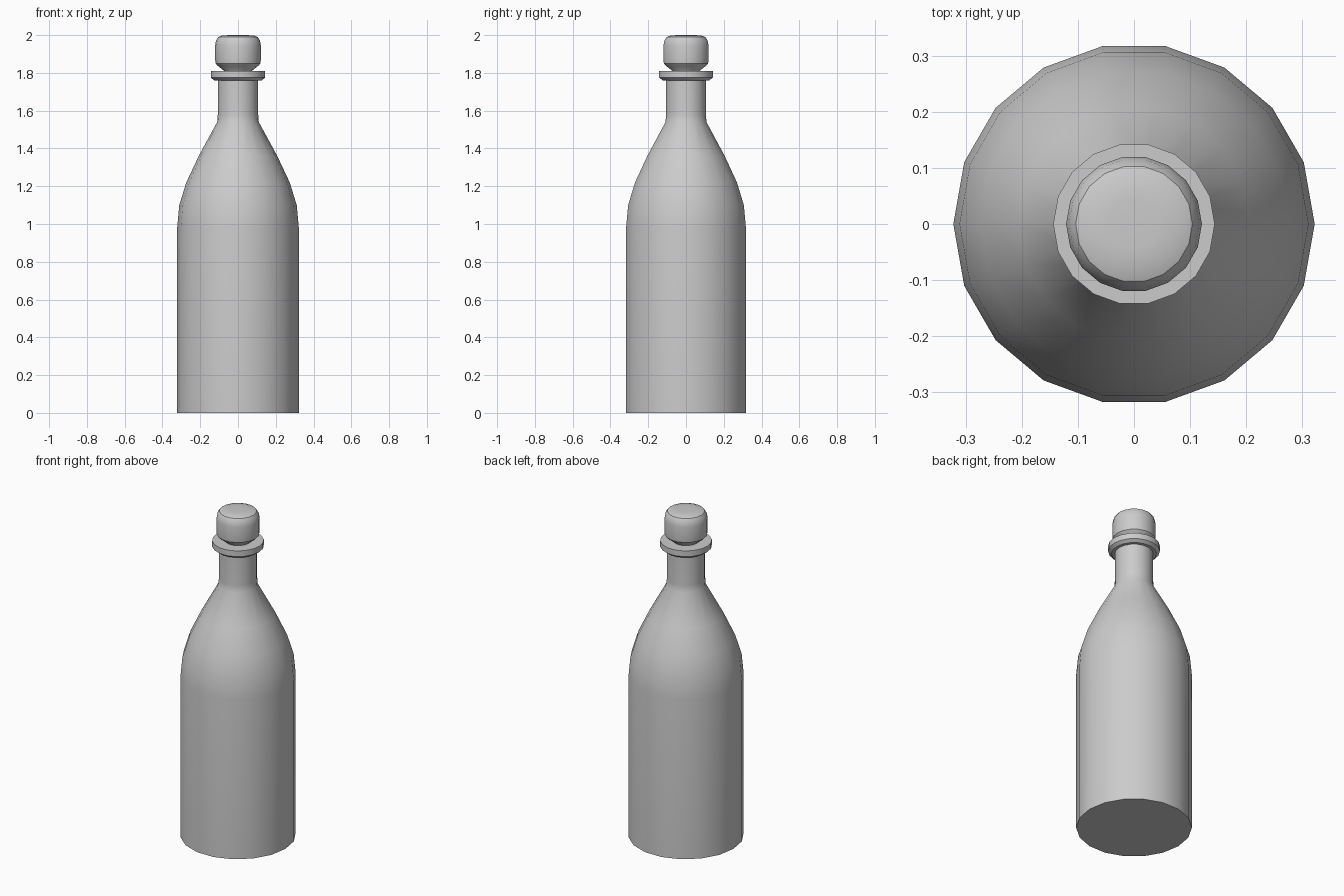
import bpy, bmesh, math

if "Cube" in bpy.data.objects:
    bpy.data.objects.remove(bpy.data.objects["Cube"])

SIDES = 18

def lathe(name, profile):
    """Revolve (radius, height) points around z and cap both ends."""
    bm = bmesh.new()
    rings = []
    for r, z in profile:
        rings.append([bm.verts.new((r * math.cos(2 * math.pi * i / SIDES),
                                    r * math.sin(2 * math.pi * i / SIDES), z))
                      for i in range(SIDES)])
    for a, b in zip(rings, rings[1:]):
        for i in range(SIDES):
            j = (i + 1) % SIDES
            bm.faces.new((a[i], a[j], b[j], b[i]))
    bm.faces.new(rings[0][::-1])
    bm.faces.new(rings[-1])
    mesh = bpy.data.meshes.new(name)
    bm.to_mesh(mesh)
    bm.free()
    obj = bpy.data.objects.new(name, mesh)
    bpy.context.collection.objects.link(obj)
    bpy.ops.object.select_all(action='DESELECT')
    obj.select_set(True)
    bpy.context.view_layer.objects.active = obj
    bpy.ops.object.shade_smooth_by_angle(angle=math.radians(35))
    return obj

# Bottle body, shoulder and neck
lathe("bottle_body", [(0.322, 0), (0.322, 0.98), (0.311, 1.10), (0.274, 1.22),
                      (0.208, 1.36), (0.110, 1.54), (0.107, 1.58), (0.107, 1.77)])

# Collar around the mouth
lathe("neck_collar", [(0.125, 1.76), (0.144, 1.775), (0.144, 1.81)])

# Stopper with a tapered plug and rounded top
lathe("stopper", [(0.07, 1.80), (0.075, 1.812), (0.108, 1.838), (0.119, 1.85), (0.121, 1.87),
                  (0.121, 1.945), (0.116, 1.972), (0.104, 1.99),
                  (0.083, 1.998), (0.045, 2.0)])
